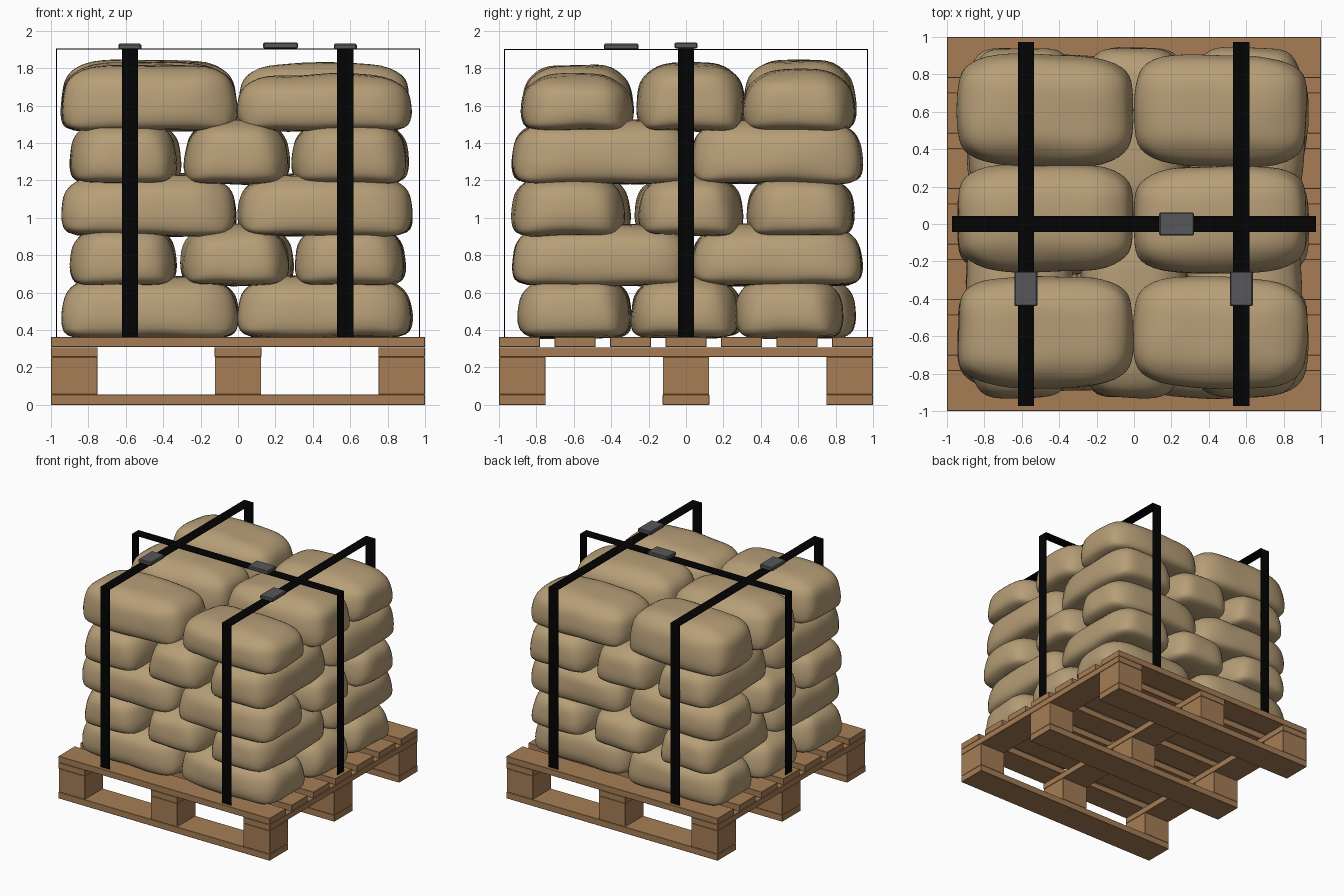
import bpy, bmesh, math, random
from mathutils import Vector, noise

if "Cube" in bpy.data.objects:
    bpy.data.objects.remove(bpy.data.objects["Cube"])

random.seed(11)


def material(name, rgb):
    m = bpy.data.materials.new(name)
    m.diffuse_color = (*rgb, 1)
    m.use_nodes = True
    m.node_tree.nodes["Principled BSDF"].inputs["Base Color"].default_value = m.diffuse_color
    return m


BURLAP = material("burlap tan", (0.47, 0.342, 0.184))
WOOD = material("pallet wood", (0.385, 0.207, 0.091))
WEBBING = material("black webbing", (0.001, 0.001, 0.001))
METAL = material("buckle grey", (0.095, 0.095, 0.105))


def finish(bm, name, mat):
    me = bpy.data.meshes.new(name)
    bm.to_mesh(me)
    bm.free()
    me.materials.append(mat)
    ob = bpy.data.objects.new(name, me)
    bpy.context.collection.objects.link(ob)
    return ob


def box(name, mat, x, y, z, bevel=0.0):
    """Box from (min, max) ranges on each axis."""
    bm = bmesh.new()
    bmesh.ops.create_cube(bm, size=1)
    for v in bm.verts:
        v.co = [(a + b) / 2 + c * (b - a) for c, (a, b) in zip(v.co, (x, y, z))]
    if bevel:
        bmesh.ops.bevel(bm, geom=bm.edges[:], offset=bevel, segments=1, affect='EDGES')
    return finish(bm, name, mat)


def span(c, w):
    return (c - w / 2, c + w / 2)


# Pallet: runners, blocks, stringers and deck boards
E = 0.002
for a in (-0.875, 0, 0.875):
    box("bottom_runner", WOOD, (-1, 1), span(a, 0.25), (0, 0.055), E)
    box("stringer", WOOD, span(a, 0.25), (-1, 1), (0.257, 0.308), E)
    for b in (-0.875, 0, 0.875):
        box("pallet_block", WOOD, span(a, 0.248), span(b, 0.248), (0.056, 0.256), E)
for i in range(7):
    box("deck_board", WOOD, (-1, 1), span(-0.89 + i * 0.2967, 0.22), (0.309, 0.362), E)


def sack(x, y, z):
    """Filled sack in the given ranges: soft rounded box, sharper below, drawn in above."""
    bm = bmesh.new()
    bmesh.ops.create_cube(bm, size=2)
    bmesh.ops.subdivide_edges(bm, edges=bm.edges[:], cuts=13, use_grid_fill=True)
    lo, hi = Vector((x[0], y[0], z[0])), Vector((x[1], y[1], z[1]))
    half, mid = (hi - lo) / 2, (hi + lo) / 2
    seed = Vector([random.uniform(0, 90) for _ in range(3)])
    turn = math.radians(random.uniform(-1.5, 1.5))
    for v in bm.verts:
        r = 0.11 + 0.035 * v.co.z
        p = Vector([c * h for c, h in zip(v.co, half)])
        core = Vector([max(-(h - r), min(h - r, c)) for c, h in zip(p, half)])
        v.co = core + (p - core).normalized() * r
    for _ in range(3):
        bmesh.ops.smooth_vert(bm, verts=bm.verts[:], factor=0.5,
                              use_axis_x=True, use_axis_y=True, use_axis_z=True)
    # stretch back to full size, round the plan corners, then taper, crown and lump
    size = [max(abs(v.co[i]) for v in bm.verts) for i in range(3)]
    for v in bm.verts:
        u, w, t = [c / s for c, s in zip(v.co, size)]
        p = Vector((u * half.x, w * half.y, t * half.z))
        draw = 0.04 * max(0, (t + 0.4) / 1.4) ** 1.5
        corner = 0.05 * abs(u * w) ** 3
        p.x -= u * draw + math.copysign(corner, u)
        p.y -= w * draw + math.copysign(corner, w)
        if t > 0:
            p.z -= 0.03 * t * (u * u + w * w) / 2
        p += 0.011 * noise.noise_vector(p * 4 + seed)
        v.co = (mid.x + p.x * math.cos(turn) - p.y * math.sin(turn),
                mid.y + p.x * math.sin(turn) + p.y * math.cos(turn), mid.z + p.z)
    for f in bm.faces:
        f.smooth = True
    finish(bm, "sack", BURLAP)


# Five layers of six sacks, turned a quarter on every other layer
PAIR = {0: ((-0.945, 0.0), (0.0, 0.93)),
        2: ((-0.945, -0.01), (0.0, 0.93)),
        4: ((-0.945, -0.005), (0.0, 0.925))}
ROWS = {0: ((-0.895, -0.295), (-0.295, 0.285), (0.265, 0.845)),
        2: ((-0.93, -0.33), (-0.25, 0.305), (0.325, 0.9)),
        4: ((-0.88, -0.285), (-0.265, 0.31), (0.305, 0.905))}
COLS = {1: ((-0.9, -0.325), (-0.305, 0.27), (0.305, 0.89)),
        3: ((-0.9, -0.325), (-0.285, 0.275), (0.285, 0.9))}
FAR_ROWS = {0: (0.01, 0.02, 0.065), 2: (0.035, -0.02, 0), 4: (0.005, 0.01, 0)}
FAR_COLS = {1: (0, 0.03, 0.01), 3: (0.02, 0, 0.01)}
layers = [(0.36, 0.69), (0.64, 0.965), (0.905, 1.235), (1.185, 1.525), (1.465, 1.82)]
for n, (z0, z1) in enumerate(layers):
    for side in (0, 1):
        for k in range(3):
            if n % 2 == 0:
                top = z1 if n < 4 else ((1.82, 1.83, 1.845), (1.77, 1.83, 1.79))[side][k]
                s = 0 if side else FAR_ROWS[n][k]
                a, b = ROWS[n][k]
                sack(PAIR[n][side], (a + s, b + s), (z0, top))
            else:
                s = FAR_COLS[n][k] if side else 0
                a, b = COLS[n][k]
                y = (0.03, 0.945) if side else (-0.93, 0.035)
                sack((a + s, b + s), y, (z0, z1))


# Straps: two running front to back, one running side to side
W, T, R = 0.087, 0.006, 0.974
for x in (-0.578, 0.574):
    box("strap_top", WEBBING, span(x, W), (-R, R), (1.897, 1.903))
    for s in (-1, 1):
        box("strap_side", WEBBING, span(x, W), span(s * (R - T / 2), T), (0.36, 1.9))
    box("strap_buckle", METAL, span(x, 0.122), span(-0.346, 0.186), (1.899, 1.931), 0.006)
box("cross_strap_top", WEBBING, (-R, R), span(0, W), (1.899, 1.905))
for s in (-1, 1):
    box("cross_strap_side", WEBBING, span(s * (R - T / 2), T), span(0, W), (0.36, 1.902))
box("cross_buckle", METAL, span(0.228, 0.186), span(0, 0.122), (1.905, 1.937), 0.006)
